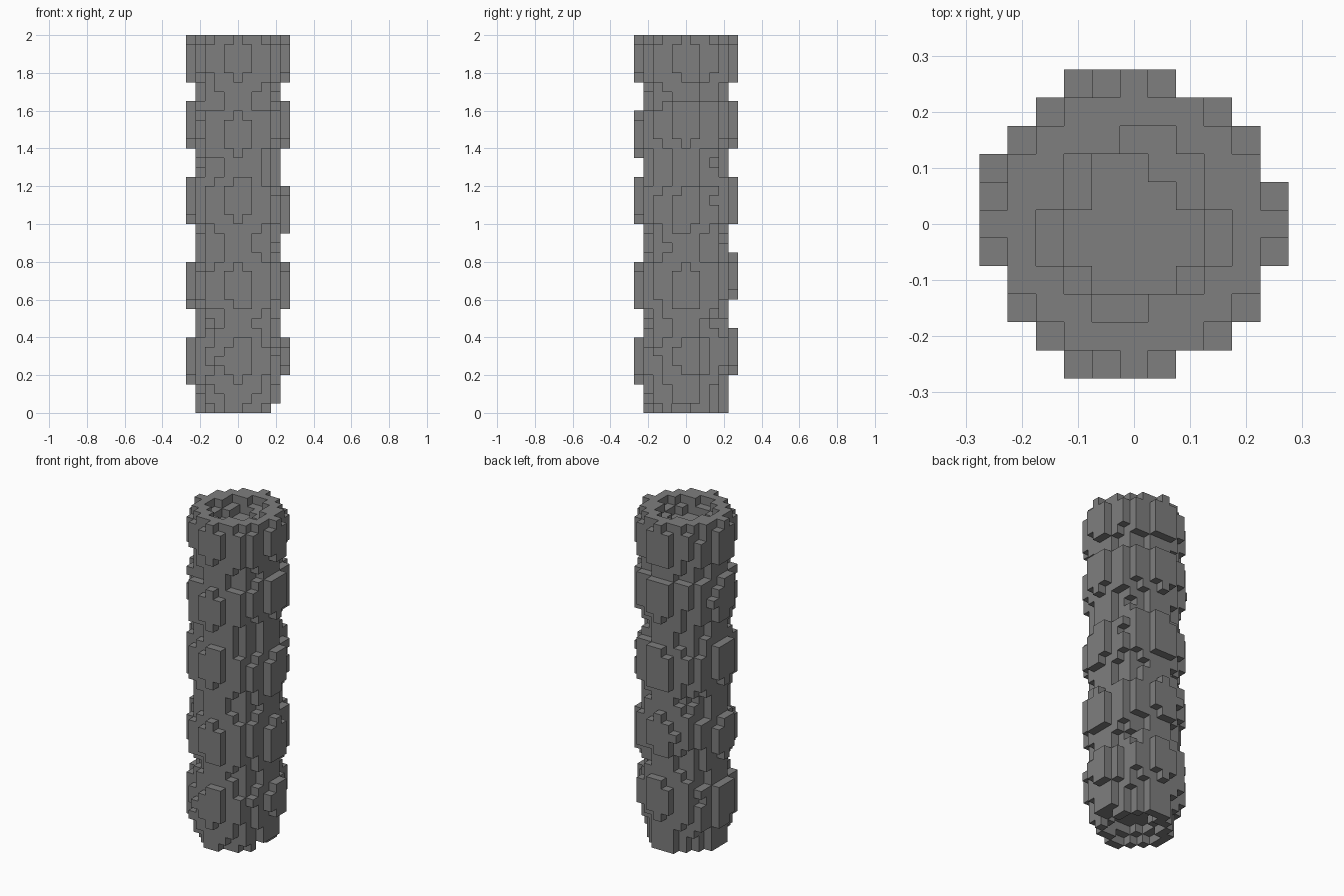
import bpy, bmesh, random
from mathutils import Vector

cube = bpy.data.objects.get("Cube")
if cube:
    bpy.data.objects.remove(cube, do_unlink=True)

random.seed(4)
V = 0.05          # block size
LAYERS = 40
REACH = 5         # blocks from the axis to the widest bulge

# Lowest layer of each bulge, per side of the column
BULGES = {
    "left": (3.5, 11, 19, 28, 35),
    "right": (3, 11, 20, 28, 35),
    "back": (4, 12, 20, 28, 35),
    "front": (3, 11, 20, 27, 35),
}
# Radius in blocks by distance from the middle of a bulge
RADII = (5.3, 5.2, 5.08, 4.54, 4.36, 4.16, 4.16)

# Stepped hollow in each end: row -> first and last block
HOLLOW = {3: (0, 1), 2: (-2, 2), 1: (-2, 2), 0: (-3, 3),
          -1: (-3, 3), -2: (-2, 2), -3: (-1, 0)}
PIT = {2: (-1, 0), 1: (-1, 1), 0: (-2, 2), -1: (-2, 2), -2: (-1, 1)}


def side_of(i, j):
    if abs(i) >= abs(j):
        return "left" if i > 0 else "right"
    return "back" if j > 0 else "front"


def inside(rows, i, j):
    lo, hi = rows.get(j, (1, 0))
    return lo <= i <= hi


def solid(i, j, k):
    depth = min(k, LAYERS - 1 - k)
    if depth == 0 and inside(HOLLOW, i, j):
        return False
    if depth == 1 and inside(PIT, i, j):
        return False
    if k == 0 and i >= 4:
        return False
    gap = min(abs(k - start - 2) for start in BULGES[side_of(i, j)])
    radius = RADII[min(int(gap + 0.5), len(RADII) - 1)]
    # The diagonal corners are rougher and slightly worn
    if min(abs(i), abs(j)) >= 2 and k > 0:
        radius += random.uniform(-0.25, 0.1)
    else:
        radius += random.uniform(-0.07, 0.07)
    if k == LAYERS - 1:
        radius = min(radius, 5.05 if min(abs(i), abs(j)) < 2 else 4.9)
    return i * i + j * j <= radius * radius


span = range(-REACH, REACH + 1)
blocks = {(i, j, k) for k in range(LAYERS) for i in span for j in span
          if solid(i, j, k)}

# Skin: one square for every exposed side of a block
bm = bmesh.new()
corners = {}


def corner(p):
    key = tuple(round(c * 2) for c in p)
    if key not in corners:
        corners[key] = bm.verts.new(p * V)
    return corners[key]


for block in sorted(blocks):
    centre = Vector(block) + Vector((0, 0, 0.5))
    for axis in range(3):
        for sign in (-1, 1):
            n, u, v = Vector(), Vector(), Vector()
            n[axis] = sign
            u[(axis + 1) % 3] = 0.5
            v[(axis + 2) % 3] = 0.5 * sign
            if tuple(int(a + b) for a, b in zip(block, n)) in blocks:
                continue
            mid = centre + n / 2
            bm.faces.new([corner(mid + q) for q in (-u - v, u - v, u + v, v - u)])

mesh = bpy.data.meshes.new("block_column")
bm.to_mesh(mesh)
bm.free()
column = bpy.data.objects.new("block_column", mesh)
bpy.context.collection.objects.link(column)

# Plain grey stone
stone = bpy.data.materials.new("grey_stone")
stone.use_nodes = True
grey = (0.21, 0.21, 0.21, 1)
stone.diffuse_color = grey
stone.node_tree.nodes["Principled BSDF"].inputs["Base Color"].default_value = grey
mesh.materials.append(stone)
